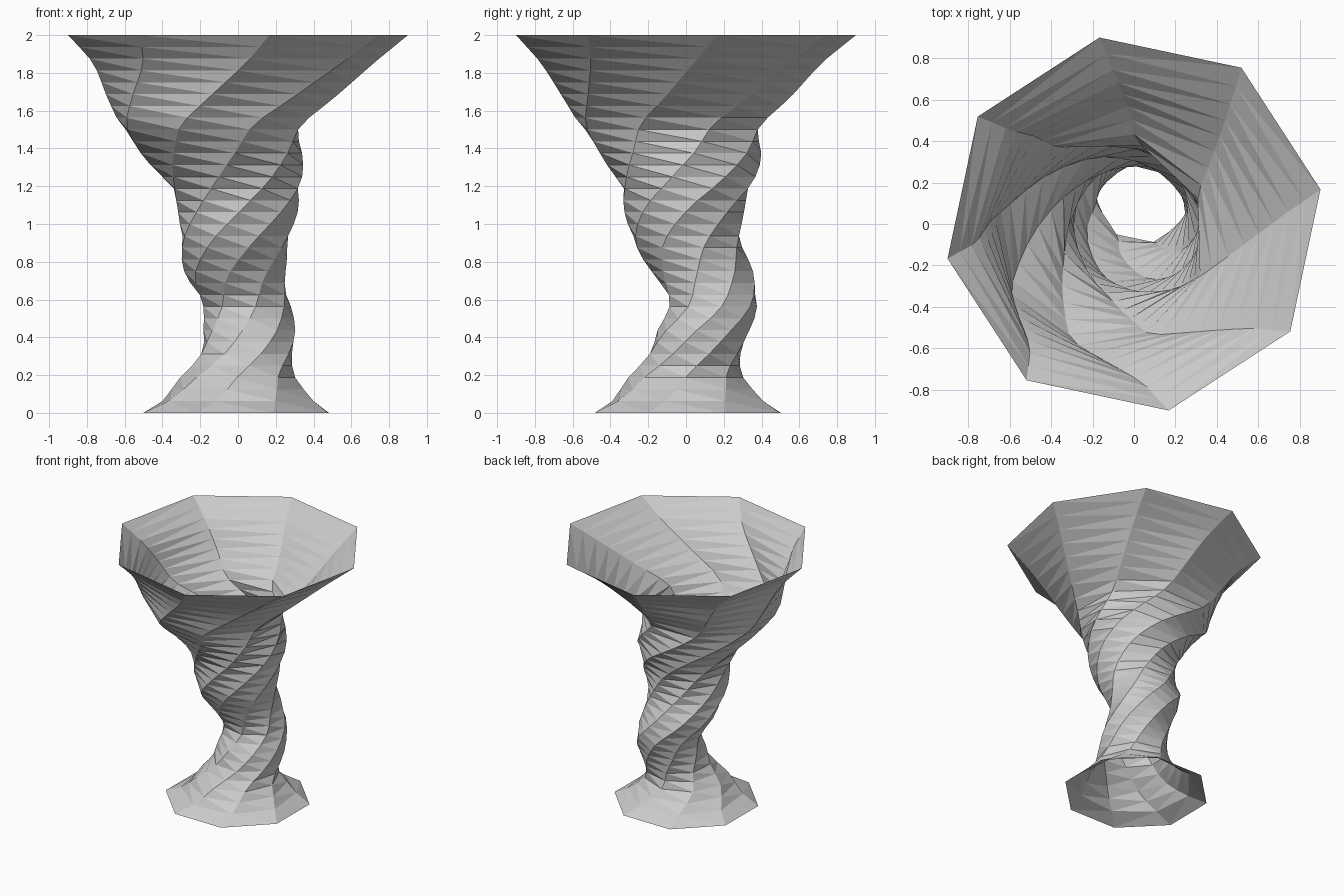
import bpy, bmesh
from math import cos, sin, radians

if "Cube" in bpy.data.objects:
    bpy.data.objects.remove(bpy.data.objects["Cube"])

SIDES, RINGS = 8, 32

# height, spine x, spine y, radius, angle of first corner
KEYS = [
    (0.00, -0.01, 0.01, 0.530, -248),
    (0.06, 0.00, 0.01, 0.420, -242),
    (0.20, 0.00, 0.00, 0.295, -224),
    (0.29, 0.04, 0.04, 0.255, -211),
    (0.42, 0.06, 0.085, 0.247, -191),
    (0.57, 0.047, 0.145, 0.236, -168),
    (0.72, -0.012, 0.10, 0.265, -145),
    (0.90, -0.017, 0.01, 0.292, -116),
    (1.08, 0.00, -0.01, 0.320, -86),
    (1.22, -0.02, 0.00, 0.365, -61),
    (1.38, -0.09, -0.03, 0.435, -35),
    (1.52, -0.14, -0.08, 0.500, -19),
    (1.67, -0.09, -0.05, 0.605, -6),
    (1.85, -0.025, -0.025, 0.745, 5),
    (2.00, 0.00, 0.00, 0.915, 10.5),
]


def slope(i, c):
    a, b = KEYS[max(i - 1, 0)], KEYS[min(i + 1, len(KEYS) - 1)]
    return (b[c] - a[c]) / (b[0] - a[0])


def sample(z, c):
    """Smooth interpolation of column c at height z."""
    i = max(k for k in range(len(KEYS) - 1) if KEYS[k][0] <= z)
    h = KEYS[i + 1][0] - KEYS[i][0]
    t = (z - KEYS[i][0]) / h
    return ((2*t**3 - 3*t**2 + 1) * KEYS[i][c] + (t**3 - 2*t**2 + t) * h * slope(i, c)
            + (3*t**2 - 2*t**3) * KEYS[i + 1][c] + (t**3 - t**2) * h * slope(i + 1, c))


# Twisted open octagonal tube: a ring of corners at each height
bm = bmesh.new()
rings = []
for k in range(RINGS + 1):
    z = 2 * k / RINGS
    x, y, r, a = (sample(z, c) for c in range(1, 5))
    rings.append([bm.verts.new((x + r * cos(radians(a + 360 * s / SIDES)),
                                y + r * sin(radians(a + 360 * s / SIDES)), z))
                  for s in range(SIDES)])

# Walls, split along the short diagonal
for lo, hi in zip(rings, rings[1:]):
    for s in range(SIDES):
        n = (s + 1) % SIDES
        bm.faces.new((lo[s], lo[n], hi[s]))
        bm.faces.new((lo[n], hi[n], hi[s]))

mesh = bpy.data.meshes.new("twisted_vase")
bm.to_mesh(mesh)
bm.free()
vase = bpy.data.objects.new("twisted_vase", mesh)
bpy.context.collection.objects.link(vase)
